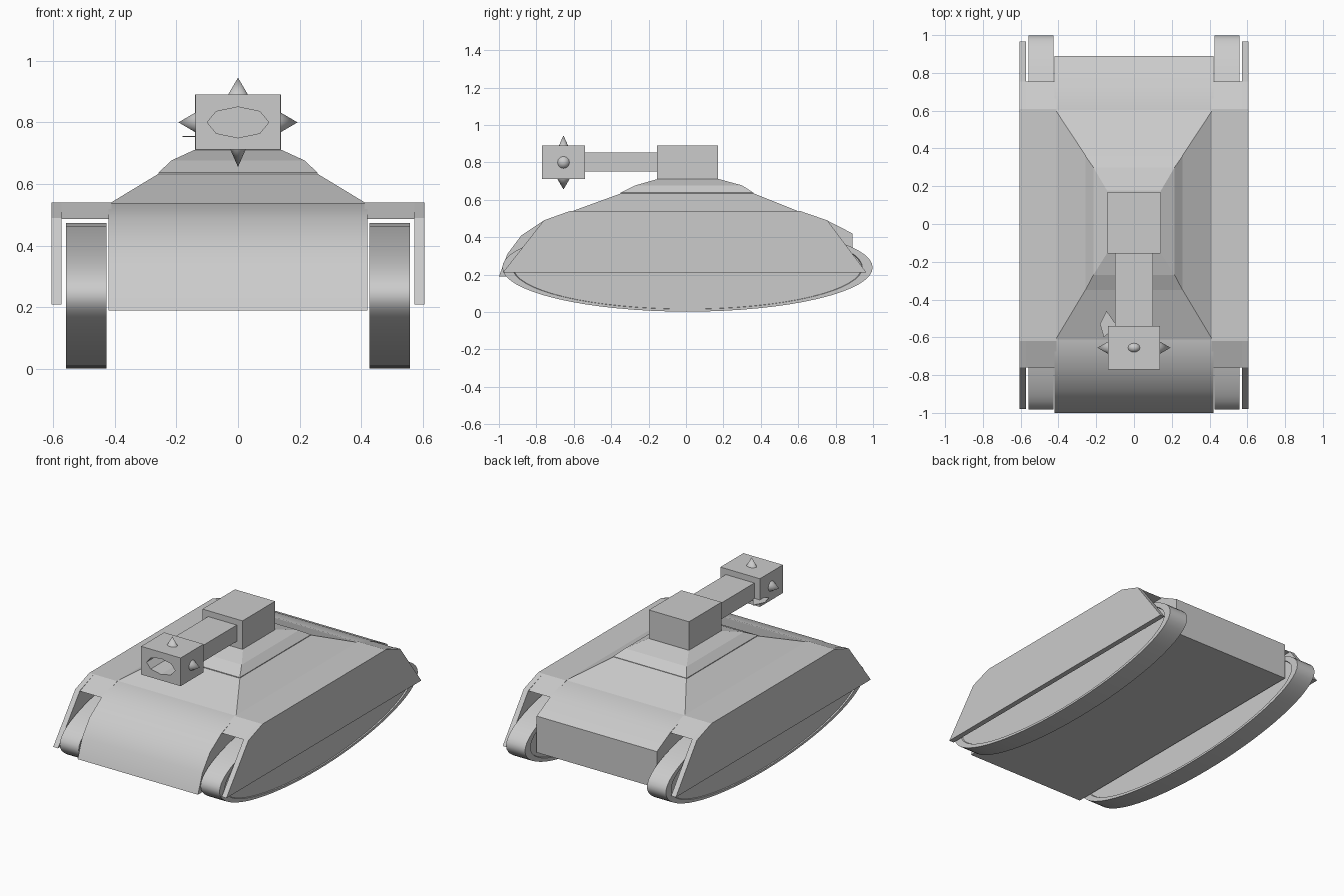
import bpy, bmesh, math
from mathutils import Vector, Matrix

if "Cube" in bpy.data.objects:
    bpy.data.objects.remove(bpy.data.objects["Cube"])


def finish(bm, name, smooth=None):
    bmesh.ops.recalc_face_normals(bm, faces=bm.faces)
    me = bpy.data.meshes.new(name)
    bm.to_mesh(me)
    bm.free()
    ob = bpy.data.objects.new(name, me)
    bpy.context.collection.objects.link(ob)
    if smooth:
        bpy.ops.object.select_all(action='DESELECT')
        ob.select_set(True)
        bpy.context.view_layer.objects.active = ob
        bpy.ops.object.shade_smooth_by_angle(angle=math.radians(smooth))
    return ob


def loft(name, rings, smooth=None):
    """Skin matching vertex rings and cap both ends."""
    bm = bmesh.new()
    rs = [[bm.verts.new(p) for p in r] for r in rings]
    n = len(rs[0])
    for a, b in zip(rs, rs[1:]):
        for i in range(n):
            j = (i + 1) % n
            bm.faces.new((a[i], a[j], b[j], b[i]))
    bm.faces.new(rs[0][::-1])
    bm.faces.new(rs[-1])
    return finish(bm, name, smooth)


def extrude_x(name, profile, x0, x1, smooth=None):
    return loft(name, [[(x, y, z) for y, z in profile] for x in (x0, x1)], smooth)


def rect(x, y0, y1, z):
    return [(-x, y0, z), (x, y0, z), (x, y1, z), (-x, y1, z)]


def box(name, x, y0, y1, z0, z1):
    return loft(name, [rect(x, y0, y1, z0), rect(x, y0, y1, z1)])


# Hull body with rounded nose and tail
extrude_x("hull", [(-1.0, .19), (-.955, .31), (-.88, .41), (-.76, .49), (-.62, .538),
                   (.61, .538), (.75, .492), (.89, .42), (.89, .19)], -.42, .42, 25)

# Sloped deck
loft("upper_deck", [rect(.42, -.62, .61, .535), rect(.255, -.345, .36, .635)])

# Stepped turret base and turret
loft("turret_base", [rect(.257, -.35, .36, .625), rect(.257, -.35, .36, .638),
                     rect(.215, -.27, .30, .677), rect(.143, -.155, .178, .71)])
box("turret", .14, -.155, .17, .705, .89)

# Fenders, side skirts and oval tracks
fender = [(-.76, .487), (-.62, .54), (.61, .54), (.755, .487)]
skirt = [(-.98, .21), (-.76, .49), (-.62, .54), (.61, .54), (.755, .49), (.965, .21)]


def oval(x, s):
    n = 64
    return [(x, .008 + .99 * s * math.cos(2 * math.pi * i / n),
             .238 + .236 * s * math.sin(2 * math.pi * i / n)) for i in range(n)]


for side, s in (("right", 1), ("left", -1)):
    extrude_x("fender_" + side, fender, s * .41, s * .605)
    extrude_x("skirt_" + side, skirt, s * .572, s * .605)
    loft("track_" + side, [oval(s * .434, .94), oval(s * .426, .945), oval(s * .426, 1),
                           oval(s * .558, 1), oval(s * .558, .945), oval(s * .55, .94)], 30)

# Gun barrel and muzzle block with a flattened octagonal bore
box("barrel", .1, -.56, -.15, .75, .853)
muzzle = box("muzzle_block", .138, -.77, -.54, .712, .89)


def bore_ring(y):
    return [(.1 * math.cos(i * math.pi / 4), y, .8 + .05 * math.sin(i * math.pi / 4))
            for i in range(8)]


cutter = loft("bore_cutter", [bore_ring(-.8), bore_ring(-.62)])
cutter.hide_render = True
cutter.hide_set(True)
mod = muzzle.modifiers.new("bore", 'BOOLEAN')
mod.operation = 'DIFFERENCE'
mod.solver = 'EXACT'
mod.object = cutter

# Four spikes around the muzzle block
for i, (dx, dz, off) in enumerate([(1, 0, .135), (-1, 0, .135), (0, 1, .087), (0, -1, .087)]):
    d = Vector((dx, 0, dz))
    bm = bmesh.new()
    bmesh.ops.create_cone(bm, cap_ends=True, segments=12, radius1=.035, radius2=0, depth=.06)
    rot = Vector((0, 0, 1)).rotation_difference(d).to_matrix().to_4x4()
    pos = Vector((0, -.655, .8)) + d * (off + .028)
    bmesh.ops.transform(bm, matrix=Matrix.Translation(pos) @ rot @ Matrix.Diagonal((1, .75, 1, 1))
                        if dz else Matrix.Translation(pos) @ rot, verts=bm.verts)
    finish(bm, "muzzle_spike_%d" % i, 60)

# Small thin fin beside the barrel
fin = [(-.145, -.46), (-.18, -.53), (-.16, -.6), (-.09, -.54)]
loft("barrel_fin", [[(x, y, z) for x, y in fin] for z in (.752, .756)])
